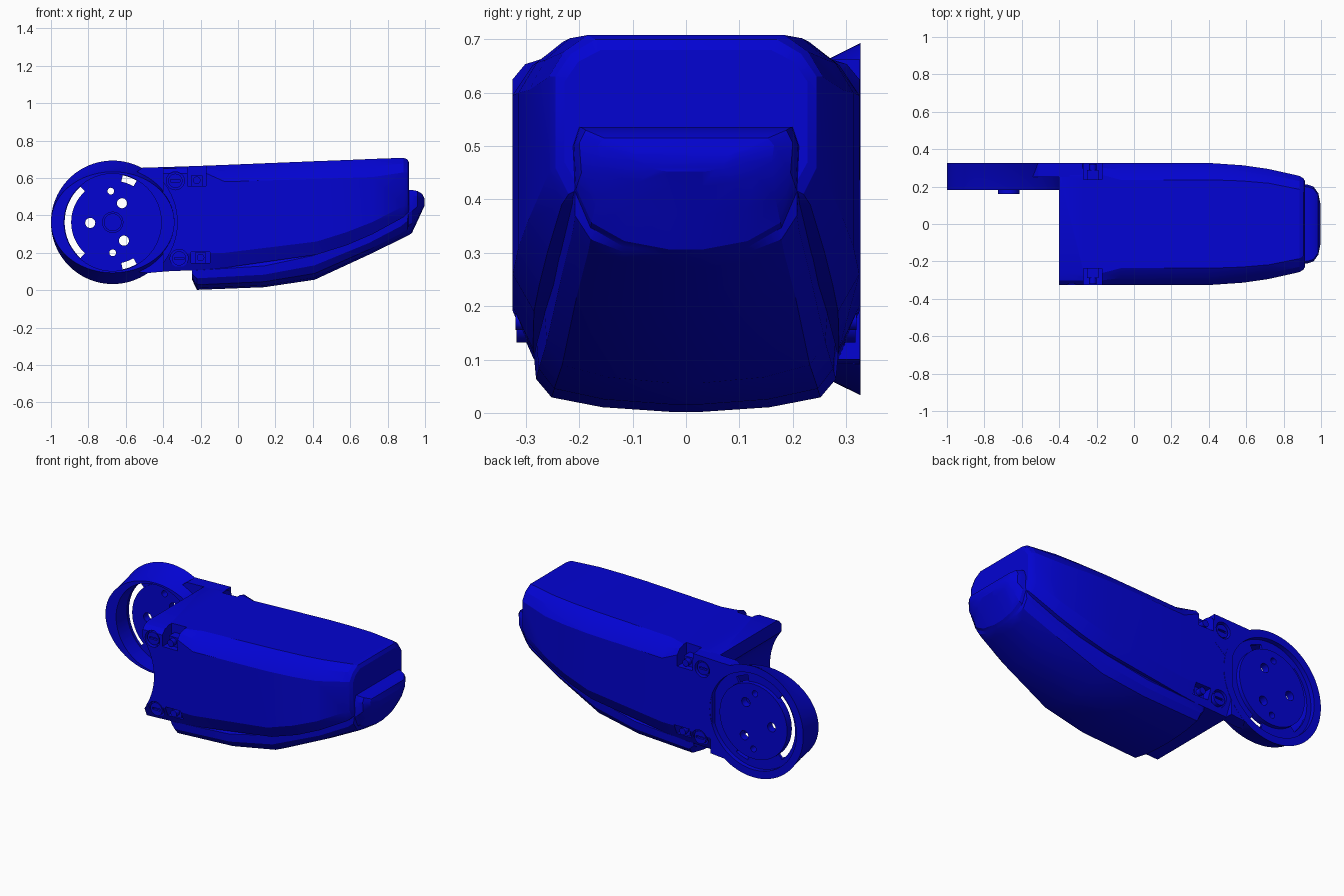
import bpy, bmesh, math

if "Cube" in bpy.data.objects:
    bpy.data.objects.remove(bpy.data.objects["Cube"])

blue = bpy.data.materials.new("deep_blue")
blue.use_nodes = True
COLOR = (0.001, 0.001, 0.65, 1)
blue.diffuse_color = COLOR
blue.node_tree.nodes["Principled BSDF"].inputs["Base Color"].default_value = COLOR

CX, CZ = -0.67, 0.363  # wheel mount centre


def loft(name, rings):
    """Skin equal-length rings of points and cap both ends."""
    bm = bmesh.new()
    vs = [[bm.verts.new(p) for p in ring] for ring in rings]
    n = len(vs[0])
    for a, b in zip(vs, vs[1:]):
        for i in range(n):
            j = (i + 1) % n
            bm.faces.new((a[i], a[j], b[j], b[i]))
    bm.faces.new(vs[0][::-1])
    bm.faces.new(vs[-1])
    bmesh.ops.recalc_face_normals(bm, faces=bm.faces)
    mesh = bpy.data.meshes.new(name)
    bm.to_mesh(mesh)
    bm.free()
    mesh.materials.append(blue)
    obj = bpy.data.objects.new(name, mesh)
    bpy.context.collection.objects.link(obj)
    return obj


def oval(x, z, rx, rz, y, n):
    return [(x + rx * math.cos(i * math.tau / n), y, z + rz * math.sin(i * math.tau / n))
            for i in range(n)]


def rod(name, x, z, r, y0, y1, n=64):
    return loft(name, [oval(x, z, r, r, y, n) for y in (y0, y1)])


def prism(name, outline, y0, y1):
    return loft(name, [[(x, y, z) for x, z in outline] for y in (y0, y1)])


def box(name, x0, x1, y0, y1, z0, z1):
    return prism(name, [(x0, z0), (x1, z0), (x1, z1), (x0, z1)], y0, y1)


def arc_slot(a0, a1, r0, r1, y0, y1):
    angles = [math.radians(a0 + (a1 - a0) * i / 16) for i in range(17)]
    pts = [(CX + r1 * math.cos(a), CZ + r1 * math.sin(a)) for a in angles]
    pts += [(CX + r0 * math.cos(a), CZ + r0 * math.sin(a)) for a in reversed(angles)]
    return prism("slot_cutter", pts, y0, y1)


def cut(obj, cutters):
    """Subtract the cutters and remove them."""
    for c in cutters:
        c.hide_render = True
        mod = obj.modifiers.new("cut", "BOOLEAN")
        mod.operation, mod.solver, mod.object = "DIFFERENCE", "EXACT", c
    dg = bpy.context.evaluated_depsgraph_get()
    mesh = bpy.data.meshes.new_from_object(obj.evaluated_get(dg))
    obj.modifiers.clear()
    obj.data = mesh
    for c in cutters:
        bpy.data.objects.remove(c)


def mirrored(half, x):
    """Close a half section of (y, z) points across the centre plane."""
    return [(x, y, z) for y, z in half] + [(x, -y, z) for y, z in reversed(half)]


# Main shell: x, top half width, side half width, bottom half width,
# then heights of top, upper side edge, lower side edge, bottom
shell_rows = [
    (-0.40, 0.262, 0.325, 0.285, 0.658, 0.625, 0.19, 0.10),
    (-0.17, 0.262, 0.325, 0.285, 0.666, 0.625, 0.20, 0.11),
    (-0.07, 0.236, 0.325, 0.287, 0.670, 0.58, 0.20, 0.12),
    (0.42, 0.236, 0.325, 0.285, 0.690, 0.595, 0.26, 0.19),
    (0.58, 0.230, 0.314, 0.275, 0.696, 0.60, 0.31, 0.24),
    (0.72, 0.218, 0.294, 0.260, 0.702, 0.605, 0.365, 0.30),
    (0.885, 0.185, 0.257, 0.233, 0.708, 0.63, 0.45, 0.39),
    (0.905, 0.170, 0.245, 0.22, 0.700, 0.63, 0.46, 0.41),
    (0.915, 0.160, 0.228, 0.20, 0.680, 0.62, 0.47, 0.42),
]
shell = loft("main_shell", [
    mirrored([(wb, zb), (w, zl), (w, zu), ((w + wt) / 2 + 0.008, (zu + zt) / 2 + 0.008), (wt, zt)], x)
    for x, wt, w, wb, zt, zu, zl, zb in shell_rows])

# Sole with upturned toe cap: x, half width, top height, bottom height
sole_rows = [
    (-0.245, 0.28, 0.12, 0.055), (-0.22, 0.285, 0.125, 0.002), (0.14, 0.28, 0.15, 0.016),
    (0.41, 0.265, 0.21, 0.056), (0.70, 0.238, 0.315, 0.190), (0.87, 0.216, 0.41, 0.273),
    (0.905, 0.212, 0.45, 0.290), (0.912, 0.212, 0.536, 0.294), (0.93, 0.21, 0.536, 0.306),
    (0.96, 0.20, 0.53, 0.37), (0.985, 0.165, 0.515, 0.425), (0.998, 0.10, 0.49, 0.452)]
sole = loft("sole", [
    mirrored([(0.03, b), (0.55 * w, b + 0.07 * (t - b)), (w - 0.033, b + 0.22 * (t - b)),
              (w - 0.004, b + 0.5 * (t - b)), (w, b + 0.85 * (t - b)), (w - 0.012, t)], x)
    for x, w, t, b in sole_rows])

# Wheel ring, flattened toward its inner face, and the strap joining it to the shell
ring = loft("wheel_ring", [oval(CX, CZ, 0.33, rz, y, 96)
                           for y, rz in ((0.183, 0.27), (0.25, 0.292), (0.327, 0.33))])
strap = prism("ring_strap", [(-0.51, 0.655), (-0.275, 0.662), (-0.275, 0.50), (-0.39, 0.40),
                             (-0.39, 0.10), (-0.48, 0.092), (-0.56, 0.10), (-0.56, 0.62)],
              0.25, 0.326)

cut(shell, [rod("shell_cutter", CX, CZ, 0.345, -0.5, 0.20, 96),
            rod("shell_cutter", CX, CZ, 0.285, 0.19, 0.26)])
cut(strap, [rod("strap_cutter", CX, CZ, 0.30, 0.1, 0.4),
            rod("bore_cutter", -0.335, 0.585, 0.048, 0.2, 0.4, 32)])

# Raised disc standing in the ring's back groove
disc = rod("wheel_disc", CX, CZ, 0.222, 0.28, 0.324)
holes = [(-0.79, 0.36, 0.027), (-0.62, 0.465, 0.027), (-0.61, 0.265, 0.027),
         (-0.68, 0.53, 0.018), (-0.67, 0.20, 0.018)]


def bolt_cutters():
    return [rod("hole_cutter", x, z, r, 0.2, 0.4, 24) for x, z, r in holes]


cut(disc, bolt_cutters())
cut(ring, [rod("recess_cutter", CX, CZ, 0.26, 0.1, 0.285),
           rod("recess_cutter", CX, CZ, 0.285, 0.30, 0.4)] + bolt_cutters()
    + [arc_slot(a, b, 0.222, 0.257, 0.2, 0.4) for a, b in ((132, 228), (60, 78), (282, 300))])

# Raised hub in the disc
hub = rod("hub", CX, CZ, 0.057, 0.16, 0.295, 40)
cut(hub, [rod("hub_cutter", CX, CZ, 0.045, 0.1, 0.175, 40)])

# Latch pockets and counterbored screws on both sides; upper pockets open upward
shell_cutters = []
for side, label in ((1, "left"), (-1, "right")):
    for level, sx, sz, px, pz, rise in (("upper", -0.335, 0.585, -0.22, 0.588, 0.15),
                                        ("lower", -0.315, 0.17, -0.20, 0.175, 0.03)):
        tag = f"{label}_{level}"
        y0, y1 = sorted((side * 0.237, side * 0.4))
        shell_cutters.append(box("pocket_cutter", px - 0.05, px + 0.05, y0, y1, pz - 0.03, pz + rise))
        y0, y1 = sorted((side * 0.295, side * 0.4))
        shell_cutters.append(rod("bore_cutter", sx, sz, 0.048, y0, y1, 32))
        y0, y1 = sorted((side * 0.26, side * 0.318))
        head = rod(tag + "_screw", sx, sz, 0.038, y0, y1, 32)
        y0, y1 = sorted((side * 0.305, side * 0.35))
        cut(head, [box("drive_cutter", sx - 0.025, sx + 0.025, y0, y1, sz - 0.006, sz + 0.006)])
        # Latch block with a round pin
        y0, y1 = sorted((side * 0.23, side * 0.29))
        box(tag + "_latch", px - 0.03, px + 0.03, y0, y1, pz - 0.03, pz + 0.026)
        y0, y1 = sorted((side * 0.28, side * 0.32))
        rod(tag + "_pin", px, pz, 0.02, y0, y1, 20)
cut(shell, shell_cutters)

# Smooth shading with sharp creases
for obj in bpy.context.collection.objects:
    if obj.type == "MESH":
        bpy.ops.object.select_all(action="DESELECT")
        obj.select_set(True)
        bpy.context.view_layer.objects.active = obj
        bpy.ops.object.shade_smooth_by_angle(angle=math.radians(22))
